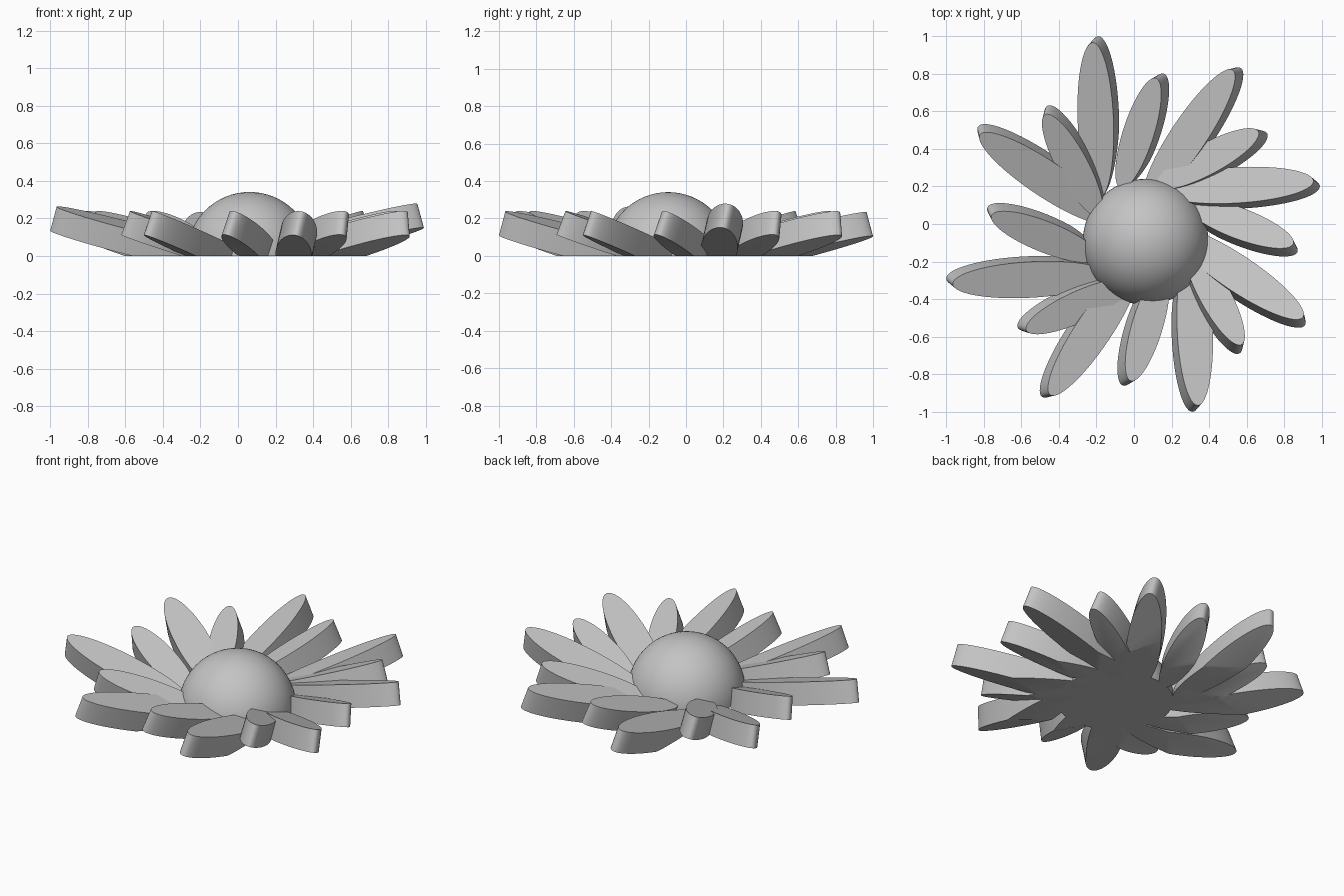
import bpy
import bmesh
from math import radians
from mathutils import Matrix, Vector

start_cube = bpy.data.objects.get("Cube")
if start_cube:
    bpy.data.objects.remove(start_cube, do_unlink=True)

THICKNESS = 0.135

grey = bpy.data.materials.new("plain_grey")
grey.use_nodes = True
grey.diffuse_color = (0.55, 0.55, 0.55, 1)
grey.node_tree.nodes["Principled BSDF"].inputs["Base Color"].default_value = grey.diffuse_color


def finish(bm, name):
    """Trim everything below the ground plane, cap it and make the object."""
    cut = bmesh.ops.bisect_plane(
        bm, geom=bm.verts[:] + bm.edges[:] + bm.faces[:],
        plane_co=Vector((0, 0, 0)), plane_no=Vector((0, 0, 1)), clear_inner=True)
    rim = [e for e in cut["geom_cut"] if isinstance(e, bmesh.types.BMEdge) and e.is_boundary]
    if rim:
        bmesh.ops.edgenet_fill(bm, edges=rim)
    bmesh.ops.recalc_face_normals(bm, faces=bm.faces[:])
    mesh = bpy.data.meshes.new(name)
    bm.to_mesh(mesh)
    bm.free()
    mesh.materials.append(grey)
    obj = bpy.data.objects.new(name, mesh)
    bpy.context.collection.objects.link(obj)
    bpy.ops.object.select_all(action="DESELECT")
    obj.select_set(True)
    bpy.context.view_layer.objects.active = obj
    bpy.ops.object.shade_smooth_by_angle(angle=radians(35))
    return obj


def petal(name, tip, heading, half_length, half_width, tilt, roll):
    """Thick elliptical plate, anchored at the outer tip of its lower face."""
    bm = bmesh.new()
    shape = (Matrix.Translation((-half_length, 0, THICKNESS / 2))
             @ Matrix.Diagonal((half_length, half_width, THICKNESS, 1)))
    bmesh.ops.create_cone(bm, cap_ends=True, segments=64, radius1=1, radius2=1,
                          depth=1, matrix=shape)
    place = (Matrix.Translation(tip)
             @ Matrix.Rotation(radians(heading), 4, "Z")
             @ Matrix.Rotation(radians(-tilt), 4, "Y")
             @ Matrix.Rotation(radians(-roll), 4, "X"))
    bm.transform(place)
    return finish(bm, name)


# Long petals: tip x, tip y, tip height, heading
long_petals = [
    (0.99, 0.20, 0.15, 3), (0.57, 0.83, 0.11, 56),
    (-0.19, 1.0, 0.105, 92), (-0.83, 0.52, 0.11, 146),
    (-1.0, -0.29, 0.135, 183), (-0.49, -0.92, 0.11, 236),
    (0.31, -1.0, 0.11, 272), (0.91, -0.54, 0.11, 326),
]
for i, (x, y, z, heading) in enumerate(long_petals, 1):
    petal(f"long_petal_{i}", (x, y, z), heading, 0.43, 0.098, 14.5, 13)

# Short petals between them: tip x, tip y, heading
short_petals = [
    (0.71, 0.48, 28), (0.16, 0.80, 72), (-0.46, 0.63, 118), (-0.78, 0.09, 158),
    (-0.62, -0.55, 204), (-0.06, -0.86, 253), (0.56, -0.69, 298), (0.87, -0.15, 339),
]
for i, (x, y, heading) in enumerate(short_petals, 1):
    petal(f"short_petal_{i}", (x, y, 0.112), heading, 0.32, 0.085, 16, 14)

# Domed flower centre
dome = bmesh.new()
bmesh.ops.create_uvsphere(dome, u_segments=64, v_segments=32, radius=0.335,
                          matrix=Matrix.Translation((0.062, -0.095, 0.006)))
finish(dome, "flower_centre")
